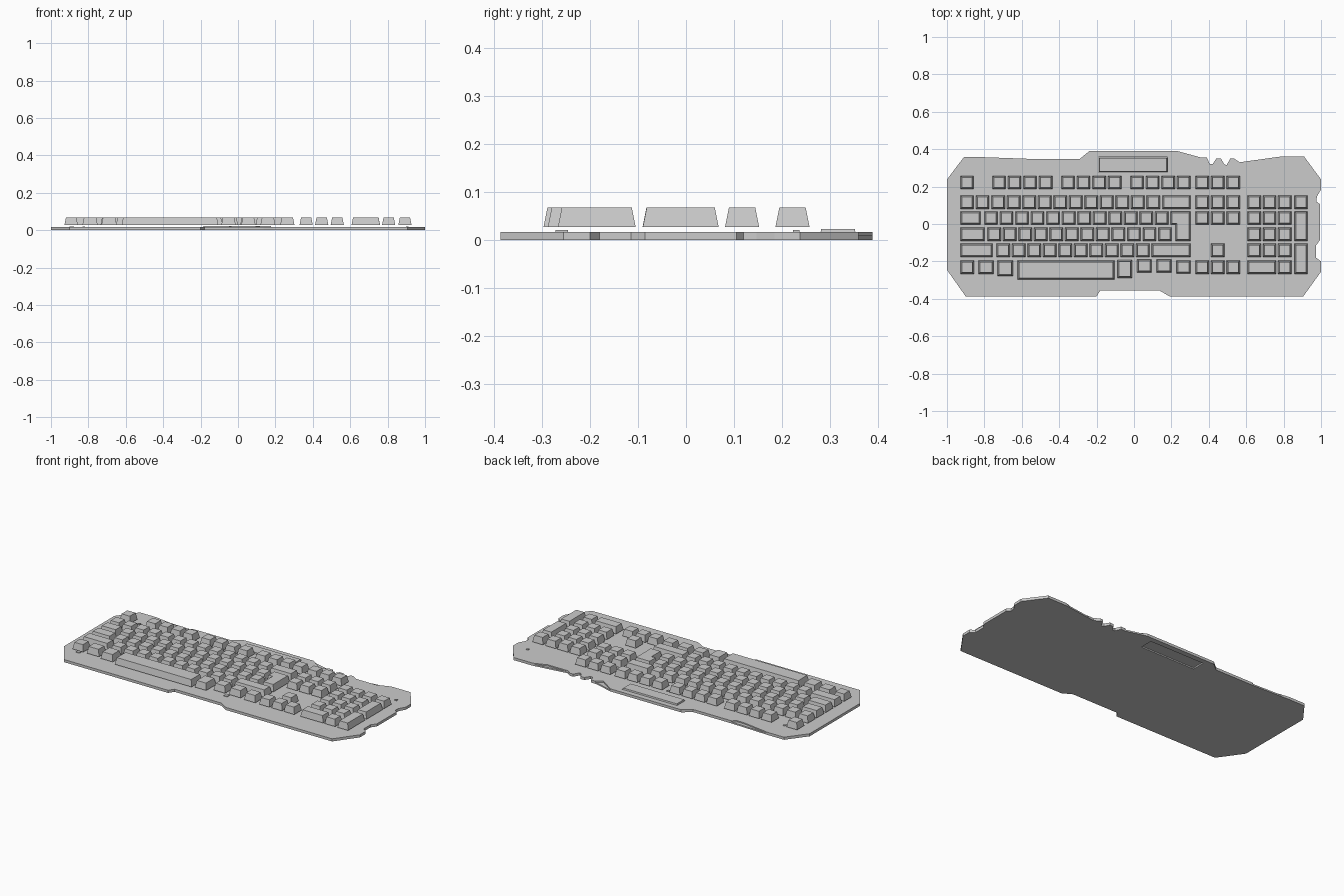
import bpy, bmesh
from mathutils import Vector

if "Cube" in bpy.data.objects:
    bpy.data.objects.remove(bpy.data.objects["Cube"])

KEY_LOW, KEY_HIGH, TAPER = 0.027, 0.067, 0.008
W, H, PITCH = 0.071, 0.071, 0.083


def prism(bm, pts, z0, z1, inset=0.0):
    """Extrude a counter-clockwise outline, drawing the top in by inset."""
    pts = [Vector(p) for p in pts]
    n = len(pts)
    top = []
    for i, p in enumerate(pts):
        q = p.copy()
        if inset:
            for d in (p - pts[i - 1], pts[(i + 1) % n] - p):
                d.normalize()
                q += inset * Vector((-d.y, d.x))
        top.append(q)
    low = [bm.verts.new((p.x, p.y, z0)) for p in pts]
    high = [bm.verts.new((p.x, p.y, z1)) for p in top]
    bm.faces.new(low[::-1])
    bm.faces.new(high)
    for i in range(n):
        j = (i + 1) % n
        bm.faces.new((low[i], low[j], high[j], high[i]))


def rect(x0, x1, y0, y1):
    return [(x0, y0), (x1, y0), (x1, y1), (x0, y1)]


def make(name, parts):
    bm = bmesh.new()
    for part in parts:
        prism(bm, *part)
    bmesh.ops.recalc_face_normals(bm, faces=bm.faces)
    mesh = bpy.data.meshes.new(name)
    bm.to_mesh(mesh)
    bm.free()
    ob = bpy.data.objects.new(name, mesh)
    bpy.context.collection.objects.link(ob)
    return ob


def key(x0, x1, y0, y1):
    return (rect(x0, x1, y0, y1), KEY_LOW, KEY_HIGH, TAPER)


def run(x, y, count, pitch=PITCH):
    """A row of square keys, x = left edge, y = row centre."""
    return [key(x + i * pitch, x + i * pitch + W, y - H / 2, y + H / 2) for i in range(count)]


def wide(x0, x1, y):
    return [key(x0, x1, y - H / 2, y + H / 2)]


# Base plate outline, counter-clockwise from the front left corner
outline = [
    (-1, -.245), (-.90, -.387), (-.20, -.387), (-.18, -.355), (.135, -.355), (.19, -.387),
    (.905, -.387), (1, -.255), (1, -.20), (.973, -.18), (.973, -.115), (.995, -.085),
    (.995, .105), (.975, .12), (.978, .147), (1, .185), (1, .238), (.91, .36), (.78, .36),
    (.70, .33), (.565, .33), (.535, .35), (.515, .35), (.495, .315), (.482, .32),
    (.465, .35), (.44, .35), (.42, .32), (.405, .32), (.39, .355), (.36, .355),
    (.325, .33), (.235, .389), (-.24, .389), (-.29, .348), (-.55, .348), (-.575, .328),
    (-.63, .33), (-.80, .357), (-.91, .357), (-1, .238)]
plate = make("base_plate", [(outline, 0, .016)])

# Slot in the rear of the plate and the raised bar sitting in it
cutter = make("slot_cutter", [(rect(-.19, .18, .277, .357), -.02, .05)])
cutter.hide_render = True
cutter.hide_set(True)
cut = plate.modifiers.new("slot", 'BOOLEAN')
cut.object = cutter
cut.solver = 'EXACT'
make("rear_bar", [(rect(-.188, .178, .279, .355), .006, .023, .003)])

# Lower lips filling the rear edge notches
make("rear_lips", [
    ([(-.80, .357), (-.63, .33), (-.575, .328), (-.55, .348)], 0, .009),
    ([(.235, .389), (.325, .33), (.36, .355)], 0, .009),
    ([(.565, .33), (.70, .33), (.78, .36)], 0, .009)])

# Small indicator pads
make("indicator_pads", [(rect(x - .007, x + .007, y - .007, y + .007), .014, .020)
                        for x, y in ((-.825, .23), (-.042, .23), (.905, .23))])
make("front_pads", [(rect(x - .012, x + .012, -.272, -.246), .014, .020)
                    for x in (-.89, .105)])

# Row centres from back to front
R1, R2, R3, R4, R5, R6 = .222, .117, .032, -.055, -.141, -.231

make("function_keys", run(-.928, R1, 1) + run(-.757, R1, 4) + run(-.388, R1, 4) + run(-.019, R1, 4))
make("number_row_keys", run(-.928, R2, 13) + wide(.152, .302, R2))
make("upper_letter_keys", wide(-.928, -.820, R3) + run(-.800, R3, 12))
make("middle_letter_keys", wide(-.928, -.799, R4) + run(-.783, R4, 12))
make("lower_letter_keys", wide(-.928, -.756, R5) + run(-.735, R5, 10) + wide(.094, .302, R5))

# L-shaped enter key
make("enter_key", [([(.222, -.09), (.302, -.09), (.302, .068), (.195, .068), (.195, -.004), (.222, -.004)],
                    KEY_LOW, KEY_HIGH, TAPER)])

# Front row with the space bar
make("front_row_keys", [
    key(-.928, -.856, -.267, -.196), key(-.832, -.750, -.267, -.196), key(-.730, -.648, -.279, -.196),
    key(-.089, -.012, -.288, -.193), key(.017, .094, -.259, -.189),
    key(.120, .200, -.259, -.189), key(.226, .302, -.265, -.196)])
make("space_bar", [key(-.622, -.105, -.297, -.196)])

# Navigation cluster and arrows
make("navigation_keys", run(.329, R1, 3) + run(.329, R2, 3) + run(.329, R3, 3))
make("arrow_keys", run(.329 + PITCH, R5, 1) + run(.329, R6, 3))

# Number pad
pad = []
for y in (R2, R3, R4, R5):
    pad += run(.607, y, 3, .0815)
pad += run(.857, R2, 1) + wide(.607, .759, R6) + run(.770, R6, 1)
pad += [key(.857, .928, -.09, .068), key(.857, .928, -.267, -.105)]
make("number_pad_keys", pad)
